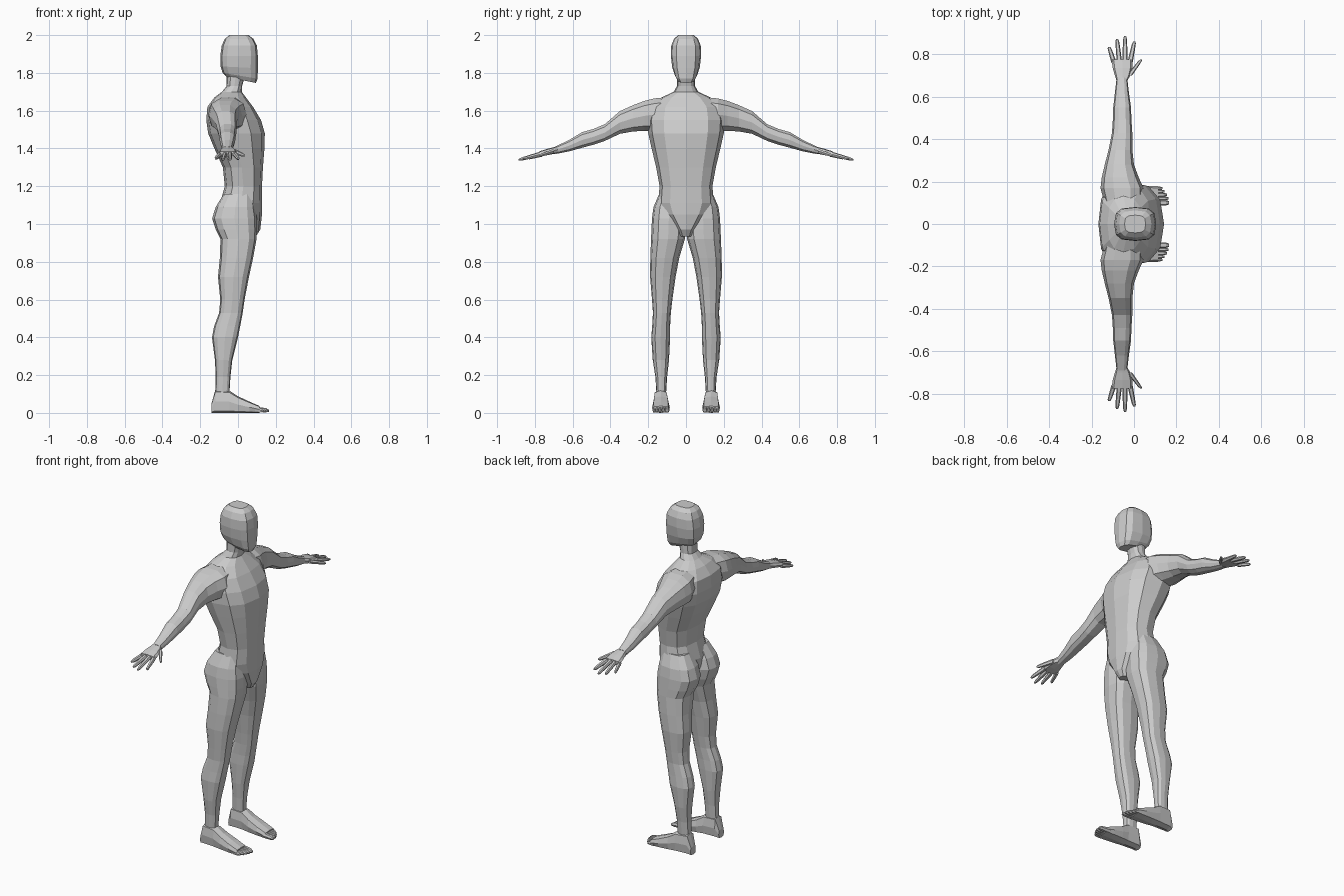
import bpy, bmesh, math

AXES = {'z': (0, 1, 2), 'y': (0, 2, 1), 'x': (1, 2, 0)}  # (a, b, length) coordinates


def spow(v, p):
    return 0.0 if abs(v) < 1e-6 else math.copysign(abs(v) ** p, v)


def loft(bm, axis, stations, n=12, p=0.8):
    """Skin rings: (position, a_min, a_max, b_min, b_max[, widest a[, tilt along a]])."""
    ia, ib, il = AXES[axis]
    rings = []
    for pos, a0, a1, b0, b1, *extra in stations:
        mid = extra[0] if extra else (a0 + a1) / 2
        tilt = extra[1] if len(extra) > 1 else 0
        ring = []
        for i in range(n):
            t = 2 * math.pi * i / n
            c, s = spow(math.cos(t), p), spow(math.sin(t), p)
            co = [0, 0, 0]
            co[ia] = mid + c * ((a1 - mid) if c > 0 else (mid - a0))
            co[ib] = (b0 + b1) / 2 + s * (b1 - b0) / 2
            co[il] = pos + tilt * (co[ia] - mid)
            ring.append(bm.verts.new(co))
        rings.append(ring)
    for r, q in zip(rings, rings[1:]):
        for i in range(n):
            j = (i + 1) % n
            bm.faces.new((r[i], r[j], q[j], q[i]))
    bm.faces.new(rings[0][::-1])
    bm.faces.new(rings[-1])


def finish(bm, name, mirrored=False):
    bmesh.ops.recalc_face_normals(bm, faces=bm.faces[:])
    me = bpy.data.meshes.new(name)
    bm.to_mesh(me)
    bm.free()
    ob = bpy.data.objects.new(name, me)
    bpy.context.collection.objects.link(ob)
    if mirrored:
        m = ob.modifiers.new("Mirror", 'MIRROR')
        m.use_axis = (False, True, False)
        m.use_mirror_merge = False


def sym(rows):
    """Rings centred on y = 0: (z, x back, x front, half width, ...)."""
    return [(z, a0, a1, -h, h, *e) for z, a0, a1, h, *e in rows]


# torso with neck
bm = bmesh.new()
loft(bm, 'z', sym([
    (0.935, 0.02, 0.095, 0.03), (0.97, -0.05, 0.118, 0.05), (1.05, -0.09, 0.127, 0.12),
    (1.11, -0.095, 0.127, 0.147), (1.20, -0.07, 0.127, 0.14), (1.30, -0.08, 0.132, 0.158, 0.02),
    (1.40, -0.125, 0.14, 0.182, -0.01), (1.48, -0.158, 0.142, 0.20, -0.03),
    (1.55, -0.168, 0.122, 0.205, -0.05), (1.62, -0.162, 0.08, 0.19, -0.05),
    (1.67, -0.125, 0.042, 0.13, -0.05), (1.70, -0.085, 0.02, 0.065, -0.035),
    (1.73, -0.06, 0.022, 0.048), (1.80, -0.06, 0.04, 0.048)]))
finish(bm, "torso")

# head
bm = bmesh.new()
loft(bm, 'z', sym([
    (1.762, -0.06, 0.095, 0.042, 0.02, -0.2), (1.785, -0.082, 0.104, 0.058, 0.01, -0.17),
    (1.83, -0.092, 0.105, 0.073, 0.0, -0.05), (1.89, -0.094, 0.105, 0.08),
    (1.945, -0.086, 0.10, 0.078), (1.98, -0.07, 0.082, 0.064),
    (2.0, -0.045, 0.055, 0.042)]), p=0.65)
finish(bm, "head")

# legs
bm = bmesh.new()
loft(bm, 'z', [
    (0.11, -0.12, -0.045, 0.105, 0.157), (0.19, -0.118, -0.04, 0.10, 0.162),
    (0.28, -0.122, -0.03, 0.09, 0.176), (0.40, -0.138, 0.0, 0.084, 0.184),
    (0.46, -0.126, 0.012, 0.084, 0.179), (0.53, -0.10, 0.025, 0.08, 0.175),
    (0.60, -0.094, 0.035, 0.072, 0.18), (0.72, -0.106, 0.058, 0.055, 0.19),
    (0.82, -0.096, 0.08, 0.036, 0.189), (0.92, -0.093, 0.098, 0.006, 0.185),
    (0.97, -0.118, 0.10, 0.002, 0.183), (1.03, -0.137, 0.10, 0.002, 0.18),
    (1.09, -0.118, 0.09, 0.004, 0.172), (1.16, -0.075, 0.08, 0.02, 0.142)], p=0.75)
finish(bm, "leg", True)

# feet with toes
bm = bmesh.new()
loft(bm, 'x', [
    (-0.14, 0.108, 0.158, 0.0, 0.05), (-0.12, 0.098, 0.166, 0.0, 0.122),
    (-0.045, 0.096, 0.172, 0.0, 0.118), (0.0, 0.09, 0.176, 0.0, 0.088),
    (0.06, 0.086, 0.18, 0.0, 0.06), (0.115, 0.088, 0.178, 0.0, 0.036)], n=8, p=0.55)
toes = [(0.10, 0.013, 0.165), (0.121, 0.009, 0.162), (0.138, 0.009, 0.155),
        (0.154, 0.008, 0.145), (0.169, 0.008, 0.134)]
for y, r, tip in toes:
    loft(bm, 'x', [(0.09, y - r, y + r, 0.002, 0.036), (tip - 0.015, y - r, y + r, 0.002, 0.026),
                   (tip, y - r * .6, y + r * .6, 0.005, 0.016)], n=6)
finish(bm, "foot", True)

# arms
bm = bmesh.new()
loft(bm, 'y', [
    (0.10, -0.14, 0.04, 1.50, 1.675), (0.17, -0.158, 0.045, 1.49, 1.668),
    (0.22, -0.152, 0.022, 1.49, 1.655), (0.28, -0.138, 0.0, 1.487, 1.632),
    (0.35, -0.12, -0.008, 1.475, 1.60), (0.43, -0.104, -0.008, 1.438, 1.53),
    (0.49, -0.10, -0.012, 1.418, 1.505), (0.55, -0.098, -0.014, 1.402, 1.488),
    (0.62, -0.09, -0.024, 1.383, 1.445), (0.69, -0.082, -0.032, 1.37, 1.412)], n=10)
finish(bm, "arm", True)

# hands with fingers
bm = bmesh.new()
loft(bm, 'y', [
    (0.675, -0.082, -0.032, 1.375, 1.415), (0.70, -0.09, -0.018, 1.371, 1.407),
    (0.735, -0.10, -0.008, 1.364, 1.398), (0.775, -0.106, -0.006, 1.357, 1.385)], n=8, p=0.65)
# each finger: base x, y, z then tip x, y, z
fingers = [(-0.018, 0.765, 1.371, 0.002, 0.862, 1.345), (-0.043, 0.768, 1.373, -0.042, 0.886, 1.340),
           (-0.069, 0.766, 1.371, -0.08, 0.872, 1.342), (-0.094, 0.76, 1.368, -0.118, 0.836, 1.348),
           (-0.022, 0.70, 1.386, 0.033, 0.775, 1.362)]
for x0, y0, z0, x1, y1, z1 in fingers:
    rows = []
    for f, r in ((0, 0.0125), (0.5, 0.011), (0.88, 0.009), (1, 0.005)):
        x, y, z = x0 + (x1 - x0) * f, y0 + (y1 - y0) * f, z0 + (z1 - z0) * f
        rows.append((y, x - r, x + r, z - r, z + r))
    loft(bm, 'y', rows, n=6)
finish(bm, "hand", True)
